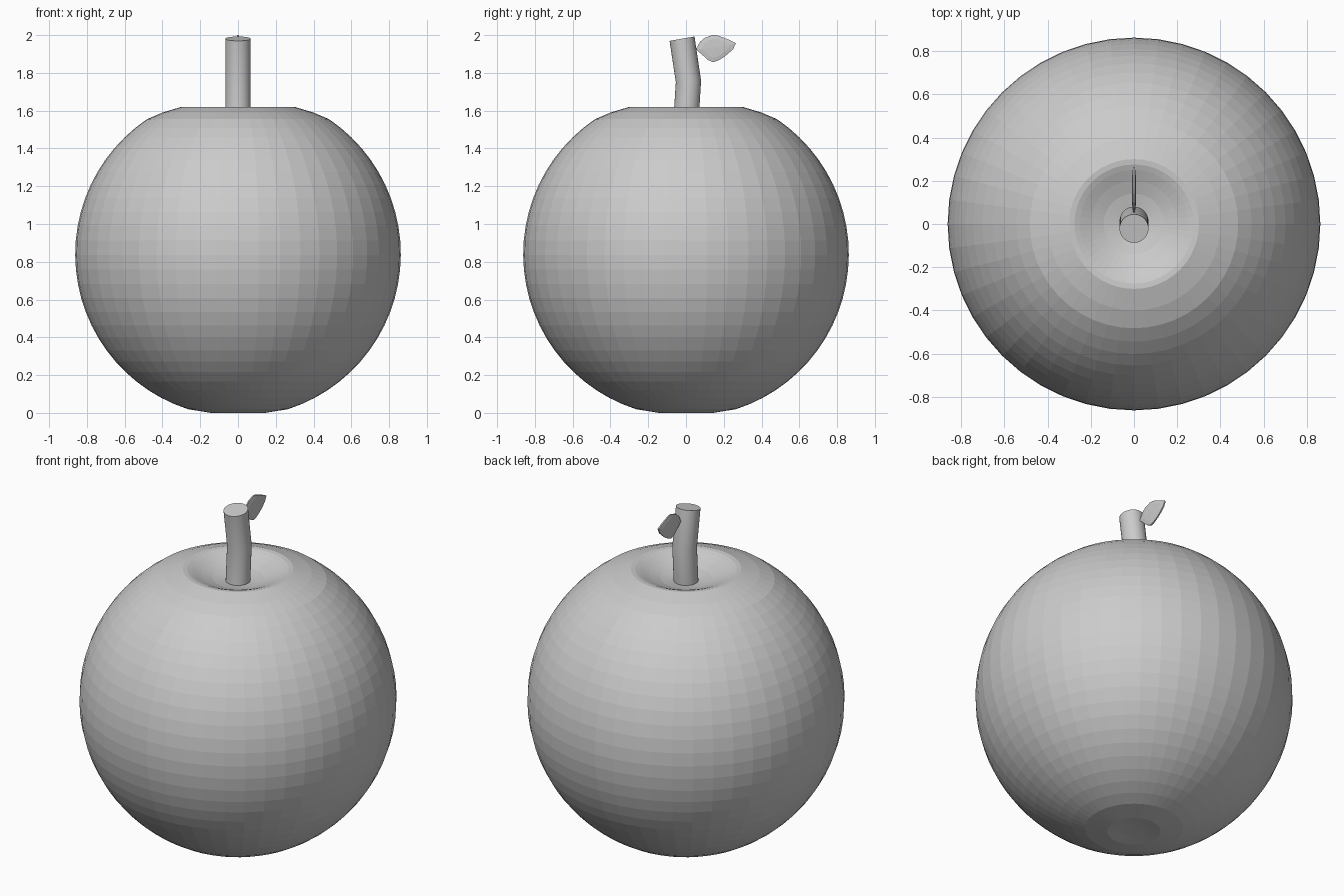
import bpy, bmesh, math
from mathutils import Vector

if "Cube" in bpy.data.objects:
    bpy.data.objects.remove(bpy.data.objects["Cube"])


def finish(name, bm):
    bmesh.ops.recalc_face_normals(bm, faces=bm.faces)
    me = bpy.data.meshes.new(name)
    bm.to_mesh(me)
    bm.free()
    ob = bpy.data.objects.new(name, me)
    bpy.context.collection.objects.link(ob)
    return ob


def bridge(bm, a, b):
    n = len(a)
    for i in range(n):
        j = (i + 1) % n
        bm.faces.new((a[i], a[j], b[j], b[i]))


def fan(bm, ring, point):
    tip = bm.verts.new(point)
    for i in range(len(ring)):
        bm.faces.new((ring[i], ring[(i + 1) % len(ring)], tip))


def circle(bm, r, y, z, n, tilt=0.0):
    # ring of n points, tilted about the x axis
    out = []
    for i in range(n):
        a = 2 * math.pi * i / n
        v = r * math.sin(a)
        out.append(bm.verts.new((r * math.cos(a), y + v * math.cos(tilt),
                                 z + v * math.sin(tilt))))
    return out


# fruit: near-spherical flank, slightly hollow base, rounded dimple on top
profile = [(0.07, 0.008), (0.145, 0.0)]
for k in range(26):
    a = math.radians(-72 + 128 * k / 25)
    profile.append((0.862 * math.cos(a), 0.84 + 0.862 * math.sin(a)))
profile += [(0.40, 1.59), (0.30, 1.62), (0.275, 1.618), (0.25, 1.609),
            (0.20, 1.587), (0.14, 1.565), (0.07, 1.55)]
bm = bmesh.new()
rings = [circle(bm, r, 0, z, 48) for r, z in profile]
for a, b in zip(rings, rings[1:]):
    bridge(bm, a, b)
fan(bm, rings[0], (0, 0, 0.01))
fan(bm, rings[-1], (0, 0, 1.545))
finish("fruit_body", bm)

# stem: bent cylinder leaning to the front
bm = bmesh.new()
rings = [circle(bm, 0.067, 0.0, 1.548, 32),
         circle(bm, 0.067, 0.013, 1.755, 32, math.radians(4)),
         circle(bm, 0.067, -0.021, 1.981, 32, math.radians(10))]
for a, b in zip(rings, rings[1:]):
    bridge(bm, a, b)
bm.faces.new(rings[0])
bm.faces.new(rings[-1])
stem = finish("stem", bm)
for f in stem.data.polygons:
    f.use_smooth = len(f.vertices) == 4

# leaf: thin upright blade behind the stem, slightly raised in the middle
outline = [(0.052, 1.925), (0.075, 1.965), (0.10, 1.986), (0.14, 2.0), (0.165, 1.999),
           (0.20, 1.986), (0.235, 1.972), (0.264, 1.957), (0.25, 1.927),
           (0.225, 1.903), (0.20, 1.883), (0.17, 1.865), (0.143, 1.857),
           (0.115, 1.869), (0.09, 1.892)]
mid = Vector((0.155, 1.935))
bm = bmesh.new()
edge = [[bm.verts.new((x, y, z)) for y, z in outline] for x in (-0.004, 0.004)]
bridge(bm, edge[0], edge[1])
for s, e in zip((-1, 1), edge):
    inner = [bm.verts.new((s * 0.008, *(mid + (Vector(p) - mid) * 0.7))) for p in outline]
    bridge(bm, e, inner)
    fan(bm, inner, (s * 0.010, *mid))
finish("leaf", bm)
